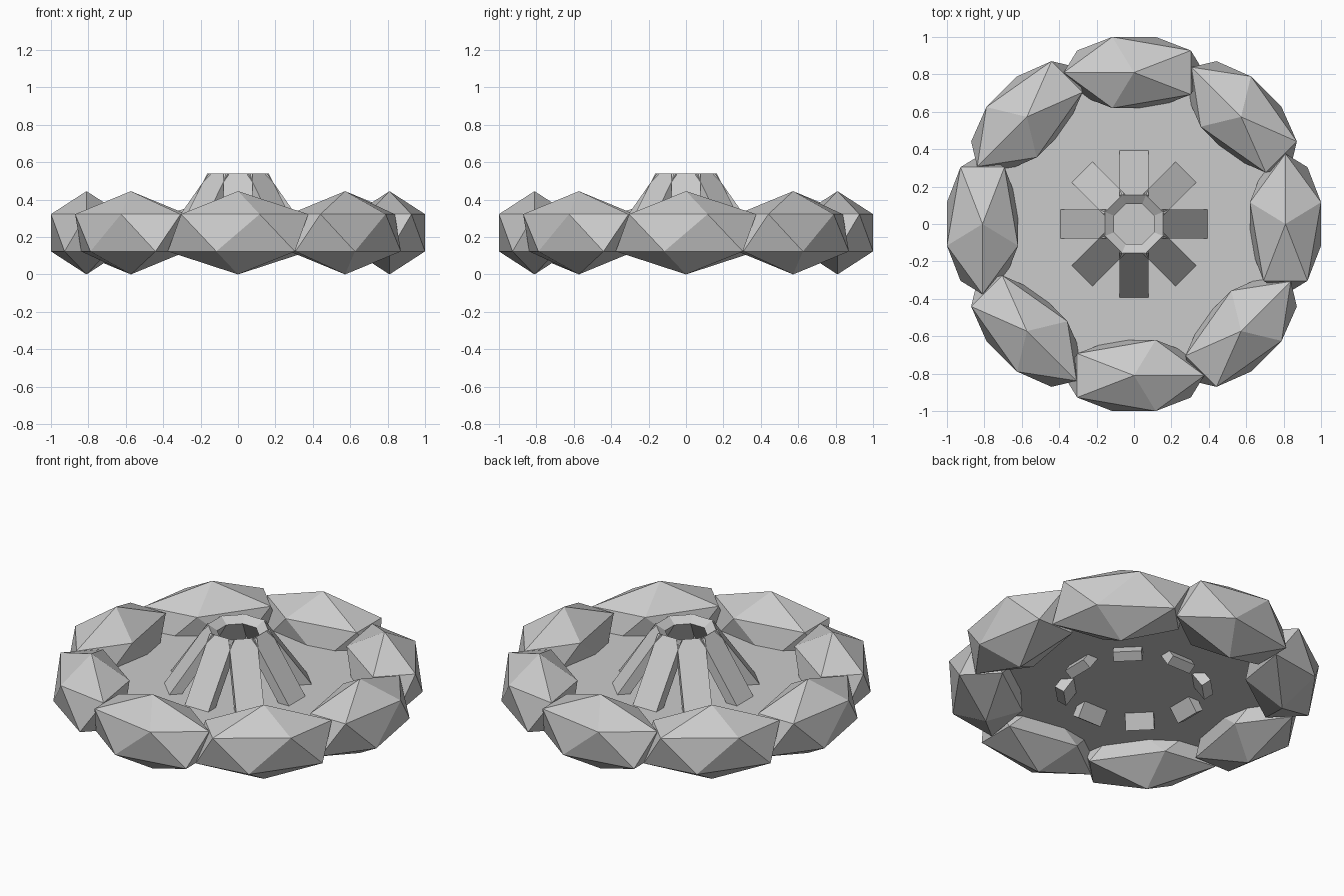
import bpy
from math import radians, sin, cos
from mathutils import Matrix, Vector

if "Cube" in bpy.data.objects:
    bpy.data.objects.remove(bpy.data.objects["Cube"])

COUNT = 8

# Thin fire bed held inside the stones
bpy.ops.mesh.primitive_circle_add(vertices=32, radius=0.78, fill_type='NGON', location=(0, 0, 0.2))
bpy.context.object.name = "fire_bed"

# Ring of stretched faceted stones
for i in range(COUNT):
    a = radians(-90 + i * 360 / COUNT)
    bpy.ops.mesh.primitive_ico_sphere_add(
        subdivisions=1, radius=1,
        location=(0.81 * cos(a), 0.81 * sin(a), 0.2225),
        rotation=(0, 0, a + radians(90)))
    stone = bpy.context.object
    stone.name = f"ring_stone_{i + 1}"
    stone.scale = (0.42, 0.2235, 0.2225)

# Square-cut logs leaning together, feet poking through the bed
tilt = radians(55)
length, width, thick = 0.471, 0.156, 0.058
along = Vector((cos(tilt), 0, -sin(tilt)))
outward = Vector((sin(tilt), 0, cos(tilt)))
centre = Vector((0.155, 0, 0.54)) + along * length / 2 - outward * thick / 2
for i in range(COUNT):
    bpy.ops.mesh.primitive_cube_add(size=1)
    log = bpy.context.object
    log.name = f"leaning_log_{i + 1}"
    log.matrix_world = (Matrix.Rotation(radians(i * 360 / COUNT), 4, 'Z')
                        @ Matrix.Translation(centre)
                        @ Matrix.Rotation(tilt, 4, 'Y')
                        @ Matrix.Diagonal((length, width, thick, 1)))
